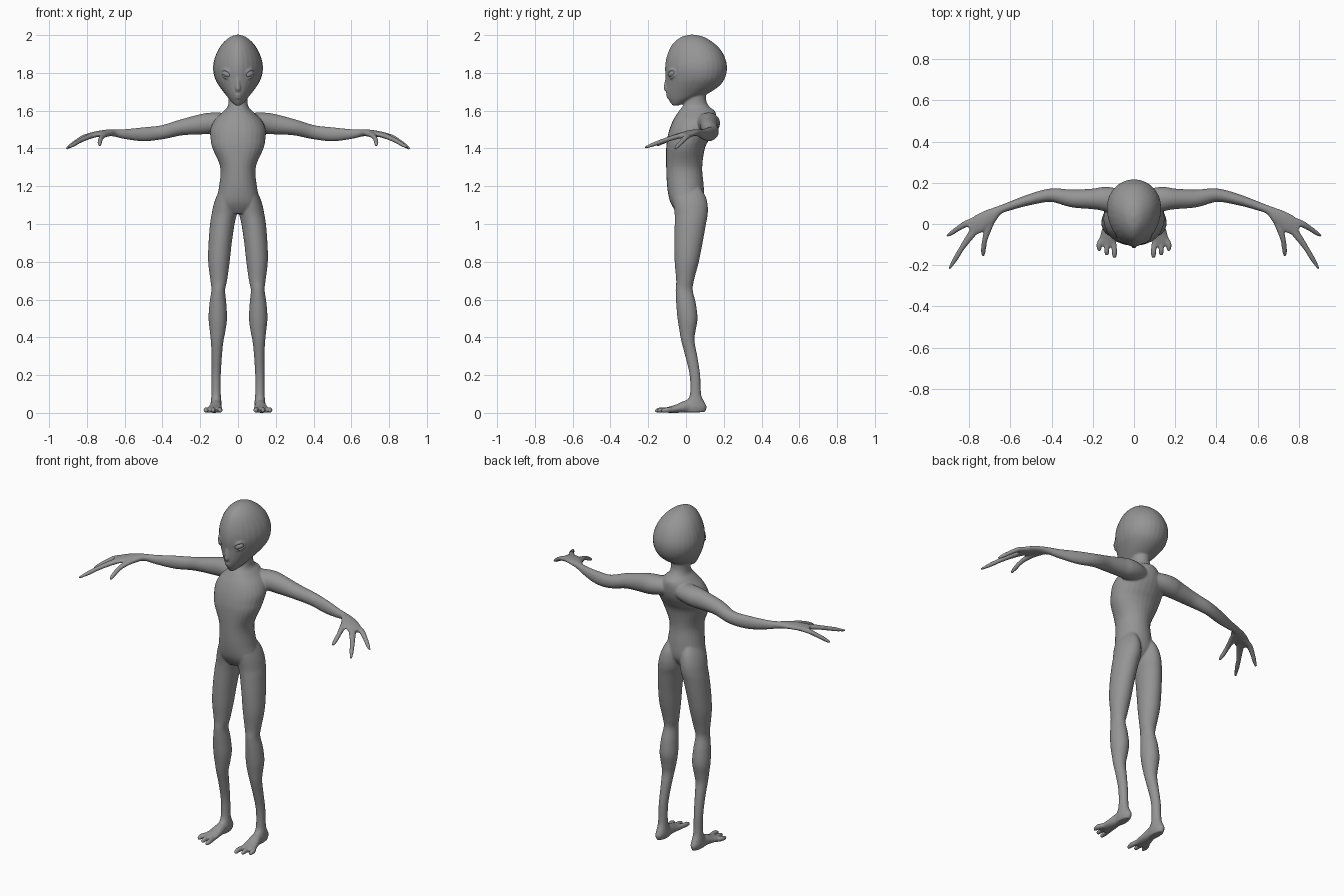
import bpy, bmesh, math
from mathutils import Vector, Matrix

skin_mat = bpy.data.materials.new("grey_skin")
skin_mat.diffuse_color = (0.3, 0.3, 0.3, 1)
SIDES = 28
bm = bmesh.new()


def spline(rows, steps=5):
    """Smoothly interpolate rows of numbers."""
    out = []
    for i in range(len(rows) - 1):
        p0, p1 = rows[max(i - 1, 0)], rows[i]
        p2, p3 = rows[i + 1], rows[min(i + 2, len(rows) - 1)]
        for k in range(steps):
            t = k / steps
            out.append([0.5 * (2 * b + (c - a) * t + (2 * a - 5 * b + 4 * c - d) * t * t
                               + (3 * b - a - 3 * c + d) * t ** 3)
                        for a, b, c, d in zip(p0, p1, p2, p3)])
    return out + [list(rows[-1])]


def skin(rings, mirror):
    """Bridge rings of points into a closed shell, optionally on both sides."""
    for s in (1, -1) if mirror else (1,):
        vs = [[bm.verts.new((s * p[0], p[1], p[2])) for p in r] for r in rings]
        for a, b in zip(vs, vs[1:]):
            for i in range(SIDES):
                j = (i + 1) % SIDES
                bm.faces.new((a[i], a[j], b[j], b[i]))
        bm.faces.new(vs[0][::-1])
        bm.faces.new(vs[-1])


def slices(rows, mirror=False, mid=0.5, power=1.0):
    """Horizontal sections: z, x min, x max, y front, y back."""
    rings = []
    for z, x0, x1, yf, yb in spline(rows):
        cx, w, cy = (x0 + x1) / 2, (x1 - x0) / 2, yf + (yb - yf) * mid
        ring = []
        for i in range(SIDES):
            a = 2 * math.pi * i / SIDES
            c, s = math.cos(a), math.sin(a)
            if s < 0:
                c = math.copysign(abs(c) ** power, c)
            ring.append((cx + w * c, cy + s * ((yb - cy) if s > 0 else (cy - yf)), z))
        rings.append(ring)
    skin(rings, mirror)


def tube(rows, mirror=True, ref=(0, 0, 1)):
    """Sections across a path: x, y, z, side radius, upright radius."""
    pts = spline(rows)
    cs = [Vector(p[:3]) for p in pts]
    rings = []
    for i, p in enumerate(pts):
        t = (cs[min(i + 1, len(cs) - 1)] - cs[max(i - 1, 0)]).normalized()
        a = t.cross(Vector(ref)).normalized()
        b = a.cross(t)
        rings.append([cs[i] + a * p[3] * math.cos(2 * math.pi * k / SIDES)
                      + b * p[4] * math.sin(2 * math.pi * k / SIDES) for k in range(SIDES)])
    skin(rings, mirror)


# head: large cranium narrowing to a pointed face and chin
head = [(2.002, .008, .02, .045), (1.99, .042, -.025, .095), (1.96, .078, -.065, .145),
        (1.92, .106, -.09, .185), (1.87, .126, -.106, .21), (1.82, .132, -.111, .217),
        (1.77, .122, -.107, .205), (1.73, .1, -.106, .175), (1.69, .07, -.104, .115),
        (1.66, .046, -.093, .04), (1.635, .022, -.078, -.02), (1.627, .01, -.07, -.04)]
slices([(z, -w, w, f, b) for z, w, f, b in head], mid=.58, power=1.2)

# neck and torso
torso = [(1.74, .045, .01, .09), (1.69, .05, .0, .105), (1.65, .05, -.006, .108),
         (1.62, .056, -.02, .125), (1.595, .08, -.04, .155), (1.55, .125, -.068, .16),
         (1.5, .147, -.088, .15), (1.45, .145, -.1, .125), (1.4, .135, -.105, .1),
         (1.3, .094, -.105, .086), (1.2, .1, -.1, .094), (1.13, .114, -.088, .095),
         (1.09, .11, -.07, .08), (1.055, .055, -.045, .05)]
slices([(z, -w, w, f, b) for z, w, f, b in torso], power=.9)

# legs with buttock, knee and calf
slices([(1.2, .03, .085, -.06, .07), (1.15, .012, .112, -.07, .102), (1.1, .005, .13, -.066, .115),
        (1.05, .007, .14, -.06, .115), (1.0, .018, .148, -.06, .106), (.9, .033, .156, -.062, .088),
        (.8, .044, .158, -.06, .068), (.7, .058, .146, -.052, .042), (.65, .068, .141, -.055, .036),
        (.58, .062, .151, -.052, .052), (.5, .058, .156, -.045, .061), (.43, .067, .149, -.034, .05),
        (.38, .077, .144, -.025, .045), (.3, .085, .14, -.004, .06), (.2, .091, .14, .019, .075),
        (.1, .091, .141, .021, .08), (.06, .088, .144, .0, .096), (.03, .086, .146, -.02, .11),
        (.004, .092, .14, -.015, .1)], mirror=True)

# feet and toes
tube([(.115, .07, .032, .022, .032), (.117, .01, .034, .029, .034), (.122, -.045, .023, .038, .023),
      (.128, -.09, .016, .043, .016), (.129, -.108, .013, .036, .011)])
for x0, x1, tip in ((.104, .095, -.165), (.13, .132, -.152), (.152, .169, -.132)):
    tube([(x0, -.07, .016, .015, .014), (x1, tip + .035, .016, .013, .014),
          (x1, tip + .01, .012, .011, .011), (x1, tip, .009, .006, .006)])

# arms with shoulder, elbow, forearm and palm
tube([(.03, .1, 1.54, .05, .045), (.1, .115, 1.537, .06, .053), (.15, .122, 1.533, .058, .056),
      (.2, .122, 1.527, .05, .053), (.3, .124, 1.511, .043, .042), (.4, .14, 1.486, .033, .037),
      (.5, .12, 1.475, .027, .037), (.6, .088, 1.476, .021, .026), (.655, .067, 1.482, .021, .019),
      (.7, .036, 1.482, .037, .017), (.755, .0, 1.474, .044, .015), (.795, -.028, 1.465, .034, .012)])

# thumb, then the two long fingers
tube([(.685, .035, 1.478, .02, .015), (.708, -.02, 1.472, .018, .014), (.725, -.08, 1.455, .013, .012),
      (.732, -.13, 1.43, .012, .011), (.732, -.157, 1.415, .006, .006)])
tube([(.76, -.01, 1.472, .023, .014), (.8, -.065, 1.458, .018, .013), (.838, -.12, 1.44, .013, .012),
      (.868, -.17, 1.422, .012, .011), (.897, -.217, 1.404, .006, .006)])
tube([(.75, .02, 1.474, .02, .014), (.81, .003, 1.462, .017, .013), (.852, -.02, 1.438, .013, .012),
      (.885, -.043, 1.415, .011, .011), (.908, -.058, 1.398, .006, .006)])

# nose and lips
tube([(0, -.1, 1.775, .008, .008), (0, -.106, 1.745, .009, .009), (0, -.108, 1.717, .013, .01),
      (0, -.1, 1.703, .01, .006)], mirror=False, ref=(0, 1, 0))
for z, y in ((1.681, -.095), (1.668, -.091)):
    tube([(-.024, y + .018, z - .004, .003, .003), (-.012, y + .001, z, .006, .005),
          (0, y - .004, z + .001, .008, .005), (.012, y + .001, z, .006, .005),
          (.024, y + .018, z - .004, .003, .003)], mirror=False)

# eyelids, tilted up at the outer corner
eye_frame = (Matrix.Translation((.06, -.074, 1.795)) @ Matrix.Rotation(math.radians(34), 4, 'Z')
             @ Matrix.Rotation(math.radians(-24), 4, 'Y'))
for side, thick in ((1, .007), (-1, .005)):
    lid = []
    for k in range(7):
        a = math.pi * k / 6
        p = eye_frame @ Vector((.031 * math.cos(a), -.008 + .011 * math.cos(a) ** 2,
                                side * .02 * math.sin(a)))
        lid.append((*p, thick, thick))
    tube(lid, ref=(0, 1, 0))

# merge every shell into one smooth body
bmesh.ops.recalc_face_normals(bm, faces=bm.faces)
mesh = bpy.data.meshes.new("body")
bm.to_mesh(mesh)
bm.free()
mesh.materials.append(skin_mat)
body = bpy.data.objects.new("body", mesh)
bpy.context.collection.objects.link(body)
bpy.context.view_layer.objects.active = body
body.select_set(True)
remesh = body.modifiers.new("merge", 'REMESH')
remesh.mode = 'VOXEL'
remesh.voxel_size = .0052
remesh.use_smooth_shade = True
relax = body.modifiers.new("relax", 'SMOOTH')
relax.factor = .5
relax.iterations = 5
for name in ("merge", "relax"):
    bpy.ops.object.modifier_apply(modifier=name)
bpy.ops.object.shade_smooth()

# eyeballs
for s, label in ((1, "left"), (-1, "right")):
    eb = bmesh.new()
    bmesh.ops.create_uvsphere(eb, u_segments=24, v_segments=14, radius=1)
    bmesh.ops.transform(eb, verts=eb.verts, matrix=eye_frame @ Matrix.Diagonal((.027, .016, .017, 1)))
    for v in eb.verts:
        v.co.x *= s
    bmesh.ops.recalc_face_normals(eb, faces=eb.faces)
    for f in eb.faces:
        f.smooth = True
    em = bpy.data.meshes.new(label + "_eye")
    eb.to_mesh(em)
    eb.free()
    em.materials.append(skin_mat)
    bpy.context.collection.objects.link(bpy.data.objects.new(label + "_eye", em))
